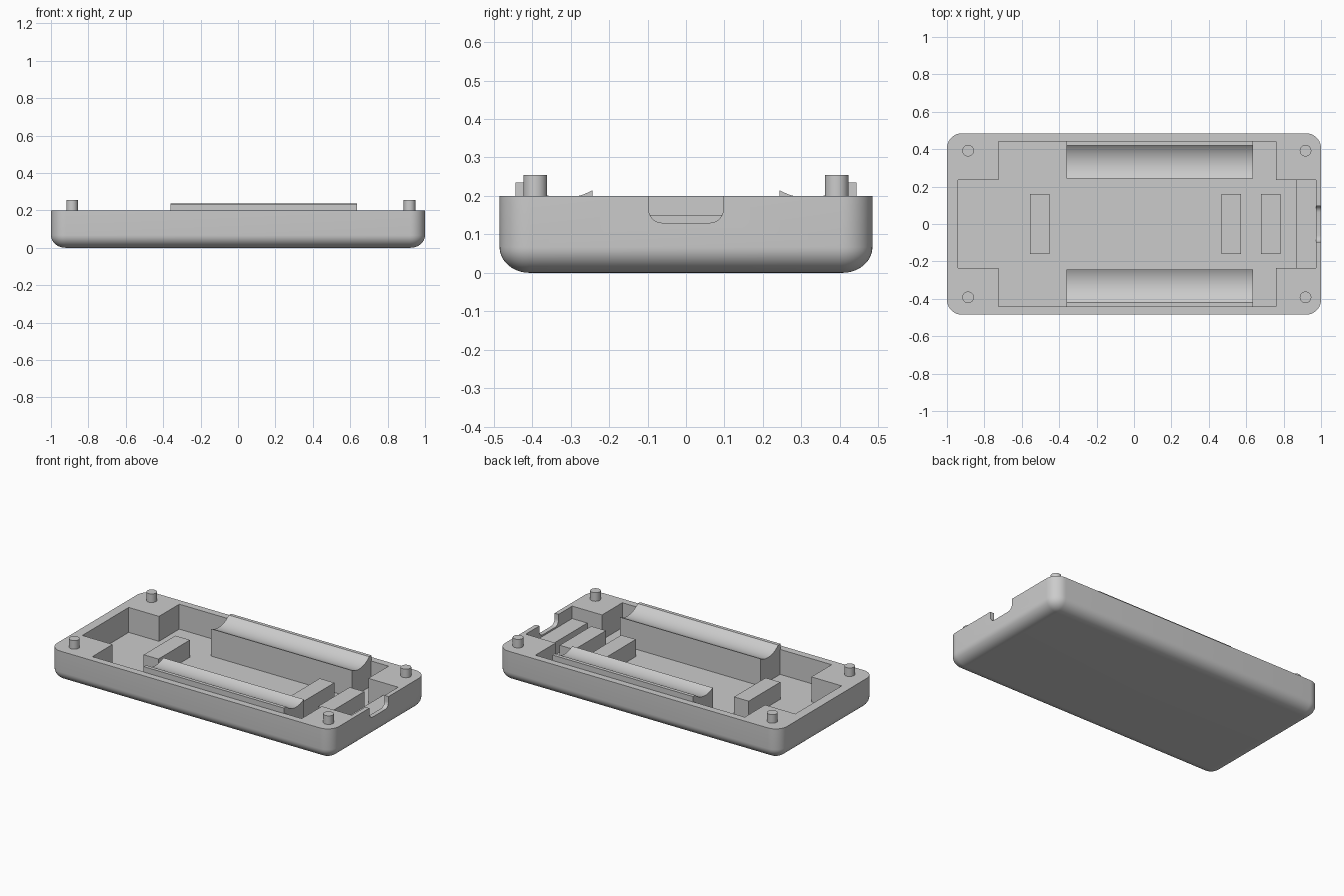
import bpy, bmesh, math

if "Cube" in bpy.data.objects:
    bpy.data.objects.remove(bpy.data.objects["Cube"])

grey = bpy.data.materials.new("plain grey")
grey.diffuse_color = (0.6, 0.6, 0.6, 1)
grey.use_nodes = True
grey.node_tree.nodes["Principled BSDF"].inputs["Base Color"].default_value = grey.diffuse_color

FLOOR, RIM = 0.04, 0.2


def finish(name, bm, smooth=True):
    bmesh.ops.recalc_face_normals(bm, faces=bm.faces)
    mesh = bpy.data.meshes.new(name)
    bm.to_mesh(mesh)
    bm.free()
    mesh.materials.append(grey)
    ob = bpy.data.objects.new(name, mesh)
    bpy.context.collection.objects.link(ob)
    if smooth:
        shade(ob)
    return ob


def activate(ob):
    bpy.ops.object.select_all(action='DESELECT')
    ob.select_set(True)
    bpy.context.view_layer.objects.active = ob


def shade(ob):
    activate(ob)
    bpy.ops.object.shade_smooth_by_angle(angle=math.radians(30))


def loft(name, rings, smooth=True):
    """Skin a stack of equal-length closed rings and cap both ends."""
    bm = bmesh.new()
    loops = [[bm.verts.new(p) for p in ring] for ring in rings]
    n = len(loops[0])
    for a, b in zip(loops, loops[1:]):
        for i in range(n):
            j = (i + 1) % n
            bm.faces.new((a[i], a[j], b[j], b[i]))
    bm.faces.new(loops[0][::-1])
    bm.faces.new(loops[-1])
    return finish(name, bm, smooth)


def prism_z(name, pts, lo, hi):
    return loft(name, [[(x, y, z) for x, y in pts] for z in (lo, hi)])


def prism_x(name, pts, lo, hi):
    return loft(name, [[(x, y, z) for y, z in pts] for x in (lo, hi)])


def box(name, x0, x1, y0, y1, z0, z1):
    return prism_z(name, [(x0, y0), (x1, y0), (x1, y1), (x0, y1)], z0, z1)


def arc(cx, cy, r, a0, a1, steps):
    angles = [math.radians(a0 + (a1 - a0) * i / steps) for i in range(steps + 1)]
    return [(cx + r * math.cos(a), cy + r * math.sin(a)) for a in angles]


def rounded_rect(hx, hy, r):
    pts = []
    for k, (sx, sy) in enumerate([(1, 1), (-1, 1), (-1, -1), (1, -1)]):
        pts += arc(sx * (hx - r), sy * (hy - r), r, 90 * k, 90 * k + 90, 10)
    return pts


def cut(target, cutter):
    mod = target.modifiers.new("cut", 'BOOLEAN')
    mod.operation = 'DIFFERENCE'
    mod.solver = 'EXACT'
    mod.object = cutter
    activate(target)
    bpy.ops.object.modifier_apply(modifier=mod.name)
    bpy.data.objects.remove(cutter)


# Outer shell with rounded corners and a rounded bottom edge
rings = []
for i in range(11):
    a = math.radians(90 * i / 10)
    inset = 0.078 * (1 - math.sin(a))
    z = 0.067 * (1 - math.cos(a))
    ring = rounded_rect(1 - inset, 0.485 - inset, 0.08 - inset)
    rings.append([(x, y, z) for x, y in ring])
rings.append([(x, y, RIM) for x, y in rounded_rect(1, 0.485, 0.08)])
case = loft("case_shell", rings, smooth=False)

# Stepped cavity
cavity = [(-0.94, -0.235), (-0.725, -0.235), (-0.725, -0.44), (0.76, -0.44),
          (0.76, -0.235), (0.972, -0.235), (0.972, 0.235), (0.76, 0.235),
          (0.76, 0.44), (-0.725, 0.44), (-0.725, 0.235), (-0.94, 0.235)]
cut(case, prism_z("cavity_cutter", cavity, FLOOR, 0.4))

# Port opening in the end wall, round at its lower corners
port = [(0.097, 0.3), (-0.097, 0.3)]
port += arc(-0.062, 0.165, 0.035, 180, 270, 6) + arc(0.062, 0.165, 0.035, 270, 360, 6)
cut(case, prism_x("port_cutter", port, 0.95, 1.1))
shade(case)

# Ledge behind the port and the three support blocks
box("port_ledge", 0.865, 0.98, -0.24, 0.24, 0.03, 0.12)
for i, x in enumerate((-0.505, 0.52, 0.732)):
    box(f"support_block_{i + 1}", x - 0.052, x + 0.052, -0.16, 0.16, 0.03, 0.15)

# Cradles with a hollow top, along both long walls
for side, label in ((1, "back"), (-1, "front")):
    hollow = arc(0.318, 0.345, 0.15, 240, 313, 16)
    profile = [(0.243, 0.03)] + hollow + [(0.42, 0.235), (0.443, 0.235), (0.443, 0.03)]
    prism_x(f"{label}_cradle", [(side * y, z) for y, z in profile], -0.36, 0.637)

# Locating pins on the four corners
for x in (-0.887, 0.917):
    for y in (-0.392, 0.392):
        ring = arc(x, y, 0.031, 0, 348.75, 31)
        prism_z("locating_pin", ring, 0.18, 0.255)
